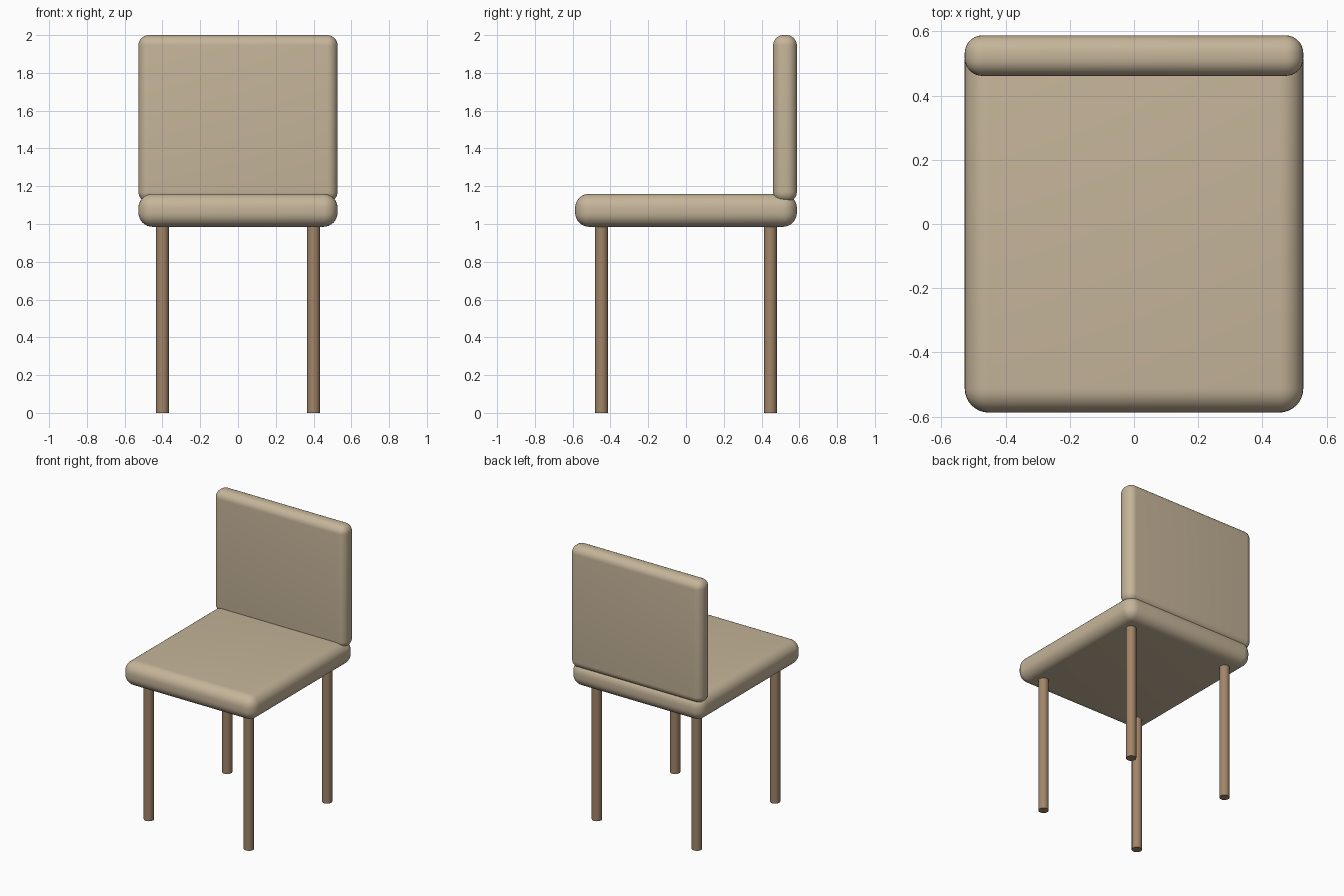
import bpy

if "Cube" in bpy.data.objects:
    bpy.data.objects.remove(bpy.data.objects["Cube"])


def material(name, colour):
    mat = bpy.data.materials.new(name)
    mat.diffuse_color = (*colour, 1)
    mat.use_nodes = True
    mat.node_tree.nodes["Principled BSDF"].inputs["Base Color"].default_value = mat.diffuse_color
    return mat


fabric = material("beige_fabric", (0.56, 0.46, 0.32))
wood = material("brown_wood", (0.36, 0.235, 0.14))


def finish(obj, name, mat):
    obj.name = name
    obj.data.materials.append(mat)
    bpy.ops.object.shade_smooth_by_angle()


def cushion(name, low, high, radius):
    """Box between two corners with rounded edges."""
    bpy.ops.mesh.primitive_cube_add(
        size=1, location=[(a + b) / 2 for a, b in zip(low, high)])
    obj = bpy.context.object
    obj.scale = [b - a for a, b in zip(low, high)]
    bpy.ops.object.transform_apply(location=False, rotation=False, scale=True)
    bevel = obj.modifiers.new("rounded_edges", 'BEVEL')
    bevel.width = radius
    bevel.segments = 8
    bpy.ops.object.modifier_apply(modifier=bevel.name)
    finish(obj, name, fabric)


# Upholstered seat and backrest
cushion("seat", (-0.527, -0.587, 0.985), (0.527, 0.587, 1.16), 0.075)
cushion("backrest", (-0.527, 0.461, 1.115), (0.527, 0.587, 2.0), 0.055)

# Four round legs, ending just inside the seat
for side, x in (("left", -0.4), ("right", 0.4)):
    for end, y in (("front", -0.447), ("back", 0.447)):
        bpy.ops.mesh.primitive_cylinder_add(
            vertices=32, radius=0.034, depth=1.0, location=(x, y, 0.5))
        finish(bpy.context.object, f"{end}_{side}_leg", wood)
